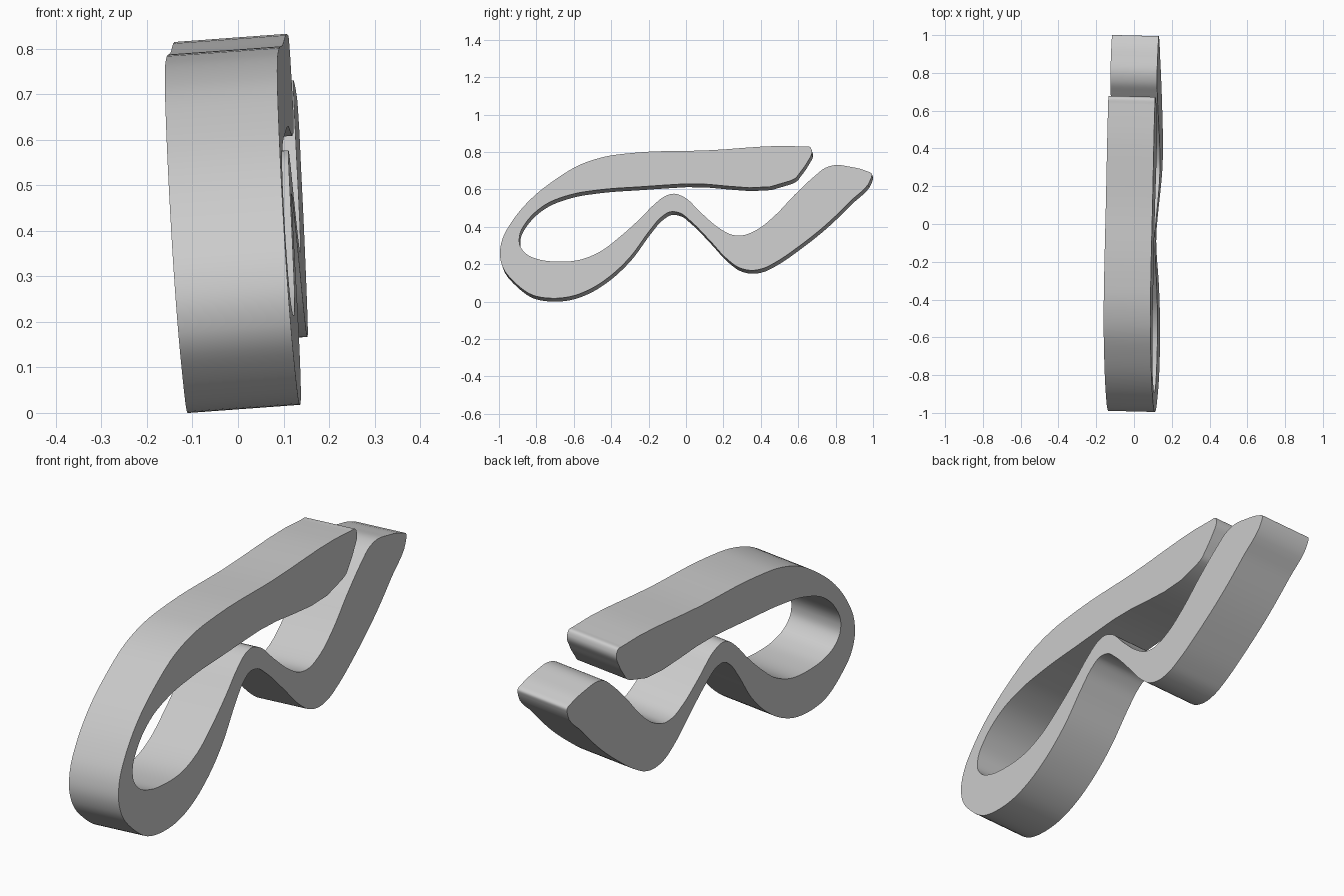
import bpy, bmesh, math
from mathutils import Vector

if "Cube" in bpy.data.objects:
    bpy.data.objects.remove(bpy.data.objects["Cube"])

# Clip outline (y, z): inner edge from the upper arm tip to the lower arm tip
INNER = [(.555, .645), (0, .63), (-.245, .614), (-.46, .598), (-.62, .571), (-.753, .518),
         (-.844, .438), (-.89, .353), (-.888, .30), (-.855, .256), (-.78, .224), (-.69, .214),
         (-.566, .224), (-.46, .267), (-.353, .347), (-.246, .443), (-.166, .523),
         (-.112, .564), (-.064, .577), (-.012, .56), (.075, .48), (.182, .39), (.24, .359),
         (.30, .354), (.38, .385), (.475, .46), (.58, .57), (.69, .673), (.743, .714)]
# Outer edge back from the lower arm tip around to the upper arm tip
OUTER = [(.796, .73), (.876, .721), (.96, .70), (.994, .682), (.988, .655), (.876, .534),
         (.743, .406), (.61, .30), (.475, .208), (.417, .179), (.353, .167), (.283, .182),
         (.224, .224), (.128, .326), (.02, .435), (-.03, .473), (-.085, .480), (-.135, .449),
         (-.19, .385), (-.30, .237), (-.406, .136), (-.513, .066), (-.61, .029), (-.72, .018),
         (-.823, .036), (-.913, .10), (-.978, .18), (-.995, .25), (-.983, .33), (-.924, .438),
         (-.833, .545), (-.70, .652), (-.566, .732), (-.433, .775), (-.272, .796),
         (.1, .808), (.63, .829), (.664, .826), (.673, .80), (.65, .748), (.61, .69), (.585, .66)]


def smooth_loop(points, steps=5):
    """Closed chord-length spline through the points."""
    p = [Vector(q) for q in points]
    n, out = len(p), []

    def tangent(i):
        a, b, c = p[i - 1], p[i], p[(i + 1) % n]
        d0, d1 = (b - a).length, (c - b).length
        return ((b - a) / d0 * d1 + (c - b) / d1 * d0) / (d0 + d1)

    for i in range(n):
        a, b = p[i], p[(i + 1) % n]
        d = (b - a).length
        ta, tb = tangent(i) * d, tangent((i + 1) % n) * d
        for k in range(steps):
            t = k / steps
            out.append(a * (2*t**3 - 3*t*t + 1) + ta * (t**3 - 2*t*t + t)
                       + b * (3*t*t - 2*t**3) + tb * (t**3 - t*t))
    return out


# Extrude the outline across a slightly tilted width
loop = smooth_loop(INNER + OUTER)
width = Vector((.247, -.006, .018))
bm = bmesh.new()
right = [bm.verts.new((.156 + .026*q.x - .075*q.y, q.x, q.y)) for q in loop]
left = [bm.verts.new(v.co - width) for v in right]
bm.faces.new(right)
bm.faces.new(left[::-1])
n = len(loop)
for i in range(n):
    j = (i + 1) % n
    bm.faces.new((right[j], right[i], left[i], left[j]))
bmesh.ops.recalc_face_normals(bm, faces=bm.faces)
bmesh.ops.triangulate(bm, faces=[f for f in bm.faces if len(f.verts) > 4])

mesh = bpy.data.meshes.new("spring_clip")
bm.to_mesh(mesh)
bm.free()
clip = bpy.data.objects.new("spring_clip", mesh)
bpy.context.collection.objects.link(clip)
bpy.context.view_layer.objects.active = clip
clip.select_set(True)
bpy.ops.object.shade_smooth_by_angle(angle=math.radians(35))
